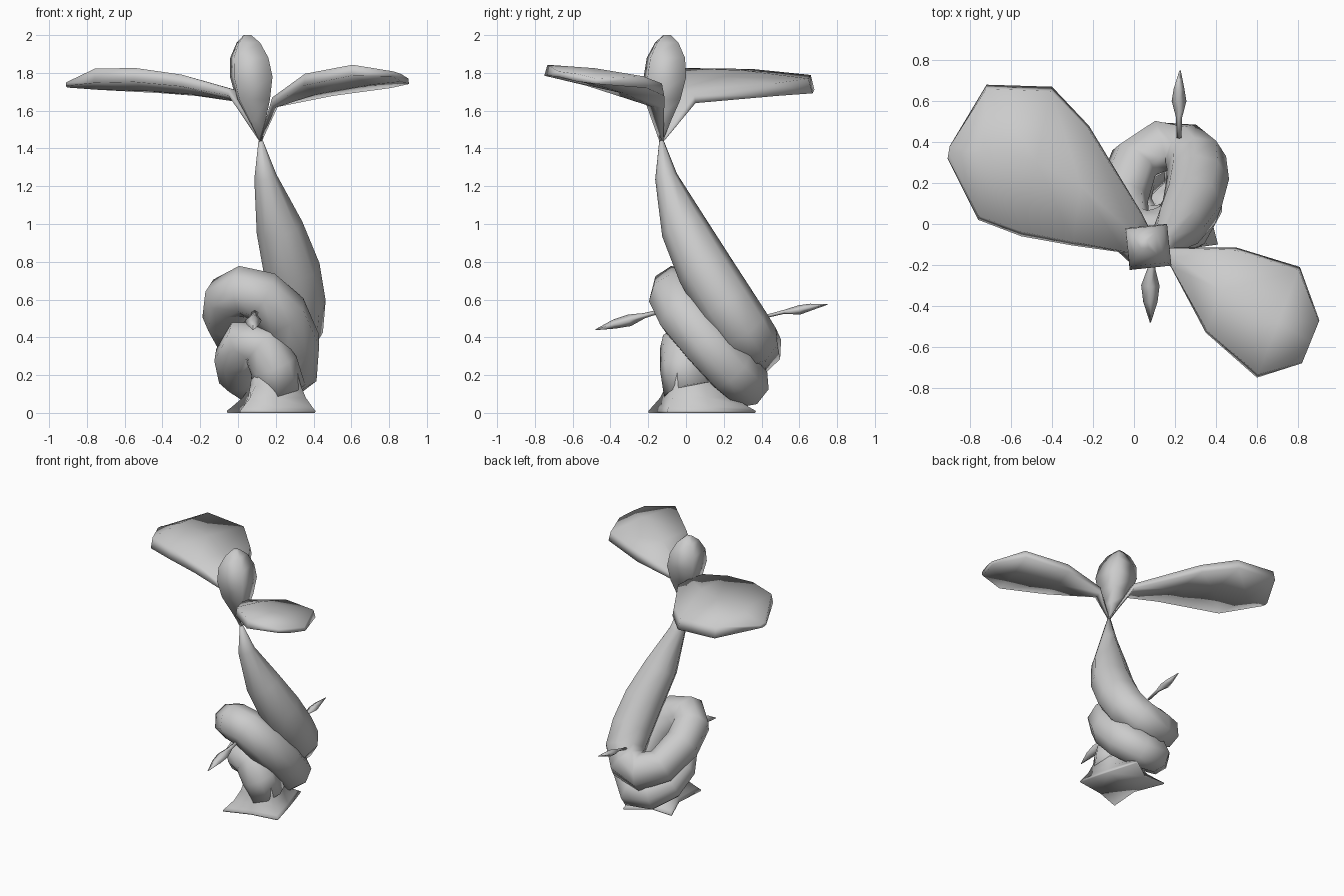
import bpy, bmesh, math
from mathutils import Vector


def loft(name, rings):
    """Skin a list of equal-length vertex rings into a closed smooth mesh."""
    bm = bmesh.new()
    vs = [[bm.verts.new(p) for p in r] for r in rings]
    n = len(rings[0])
    for a, b in zip(vs, vs[1:]):
        for i in range(n):
            j = (i + 1) % n
            bm.faces.new((a[i], a[j], b[j], b[i]))
    bm.faces.new(vs[0][::-1])
    bm.faces.new(vs[-1])
    bmesh.ops.recalc_face_normals(bm, faces=bm.faces)
    me = bpy.data.meshes.new(name)
    bm.to_mesh(me)
    bm.free()
    me.shade_smooth()
    ob = bpy.data.objects.new(name, me)
    bpy.context.collection.objects.link(ob)
    return ob


def tube(name, path, sides=8, flat=1.0):
    """Sweep a polygon along (x, y, z, radius) points."""
    pts = [Vector(p[:3]) for p in path]
    rings, u = [], None
    for i, p in enumerate(pts):
        a, b = pts[max(i - 1, 0)], pts[min(i + 1, len(pts) - 1)]
        t = (b - a).normalized()
        if u is None:
            u = t.cross(Vector((0, 0, 1)))
        u = (u - t * u.dot(t)).normalized()
        w = t.cross(u)
        r = path[i][3]
        rings.append([p + u * r * math.cos(k * math.tau / sides)
                      + w * r * flat * math.sin(k * math.tau / sides) for k in range(sides)])
    return loft(name, rings)


# Stem: tapers at the top, winds twice, then drops to the roots
tube("coiled_stem", [
    (0.12, -0.13, 1.44, 0.012), (0.145, -0.105, 1.25, 0.06), (0.22, -0.01, 0.98, 0.125),
    (0.285, 0.10, 0.76, 0.15), (0.31, 0.21, 0.58, 0.155), (0.305, 0.30, 0.45, 0.15),
    (0.24, 0.36, 0.37, 0.14), (0.13, 0.38, 0.34, 0.135), (0.0, 0.30, 0.39, 0.125),
    (-0.06, 0.13, 0.51, 0.13), (-0.05, 0.0, 0.61, 0.13), (0.02, -0.06, 0.645, 0.135),
    (0.12, -0.06, 0.62, 0.14), (0.23, -0.01, 0.52, 0.145),
    (0.30, 0.11, 0.37, 0.14), (0.29, 0.24, 0.23, 0.14), (0.20, 0.32, 0.15, 0.13),
    (0.09, 0.31, 0.16, 0.125), (0.0, 0.21, 0.21, 0.115), (-0.02, 0.10, 0.29, 0.11),
    (0.03, 0.0, 0.385, 0.115), (0.12, -0.02, 0.36, 0.12), (0.19, -0.01, 0.25, 0.13),
    (0.22, 0.02, 0.12, 0.14)])

# Root flare: four pointed toes with shallow hollows between them
star = [(0.41, -0.10), (0.35, 0.13), (0.28, 0.37), (0.11, 0.25),
        (-0.06, 0.26), (0.03, 0.04), (0.01, -0.20), (0.20, -0.13)]
center = Vector((0.20, 0.02))
rings = []
for z, m in ((0.24, 0.0), (0.15, 0.22), (0.08, 0.5), (0.03, 0.85), (0.01, 1.0), (0.0, 0.98)):
    ring = []
    for p in star:
        d = Vector(p) - center
        q = center + (d.normalized() * 0.125).lerp(d, m)
        ring.append((q.x, q.y, z))
    rings.append(ring)
loft("roots", rings)

# Bud: square section with a rounded profile
rings = []
for x, z, r in ((0.12, 1.44, 0.01), (0.10, 1.55, 0.06), (0.08, 1.66, 0.115), (0.07, 1.78, 0.145),
                (0.06, 1.88, 0.13), (0.055, 1.96, 0.08), (0.05, 2.0, 0.025)):
    rings.append([(x + r * math.cos(math.radians(51 + 90 * k)),
                   -0.10 - 0.03 * (2 - z) / 0.56 + r * math.sin(math.radians(51 + 90 * k)), z)
                  for k in range(4)])
loft("bud", rings)


def leaf(name, pairs):
    """Broad leaf from left/right edge pairs, with an inset upper rim."""
    rings = []
    for a, b, h in pairs:
        a, b = Vector(a), Vector(b)
        m = (a + b) / 2
        up = Vector((0, 0, h))
        rings.append([a - up, a.lerp(m, 0.06) + up, m + up * 1.4,
                      b.lerp(m, 0.06) + up, b - up, m - up * 1.5])
    loft(name, rings)


leaf("left_leaf", [
    ((0.115, -0.14, 1.44), (0.125, -0.12, 1.44), 0.005),
    ((-0.05, -0.14, 1.70), (0.04, 0.05, 1.66), 0.02),
    ((-0.30, -0.105, 1.76), (-0.22, 0.48, 1.71), 0.032),
    ((-0.55, -0.06, 1.79), (-0.40, 0.67, 1.73), 0.038),
    ((-0.76, 0.02, 1.785), (-0.72, 0.68, 1.75), 0.038),
    ((-0.91, 0.32, 1.74), (-0.90, 0.38, 1.735), 0.01)])
leaf("right_leaf", [
    ((0.115, -0.14, 1.44), (0.125, -0.12, 1.44), 0.005),
    ((0.18, -0.21, 1.65), (0.21, -0.115, 1.64), 0.02),
    ((0.35, -0.53, 1.765), (0.50, -0.115, 1.71), 0.032),
    ((0.60, -0.75, 1.815), (0.81, -0.21, 1.75), 0.03),
    ((0.82, -0.68, 1.795), (0.905, -0.47, 1.755), 0.014)])

# Small side sprouts
tube("front_sprout", [(0.09, -0.13, 0.54, 0.015), (0.085, -0.22, 0.515, 0.02),
                      (0.08, -0.30, 0.49, 0.045), (0.08, -0.38, 0.47, 0.035),
                      (0.08, -0.48, 0.44, 0.003)], 4, 0.7)
tube("back_sprout", [(0.22, 0.42, 0.51, 0.012), (0.22, 0.52, 0.535, 0.015),
                     (0.22, 0.60, 0.545, 0.036), (0.22, 0.66, 0.56, 0.026),
                     (0.225, 0.75, 0.575, 0.003)], 4, 0.7)
